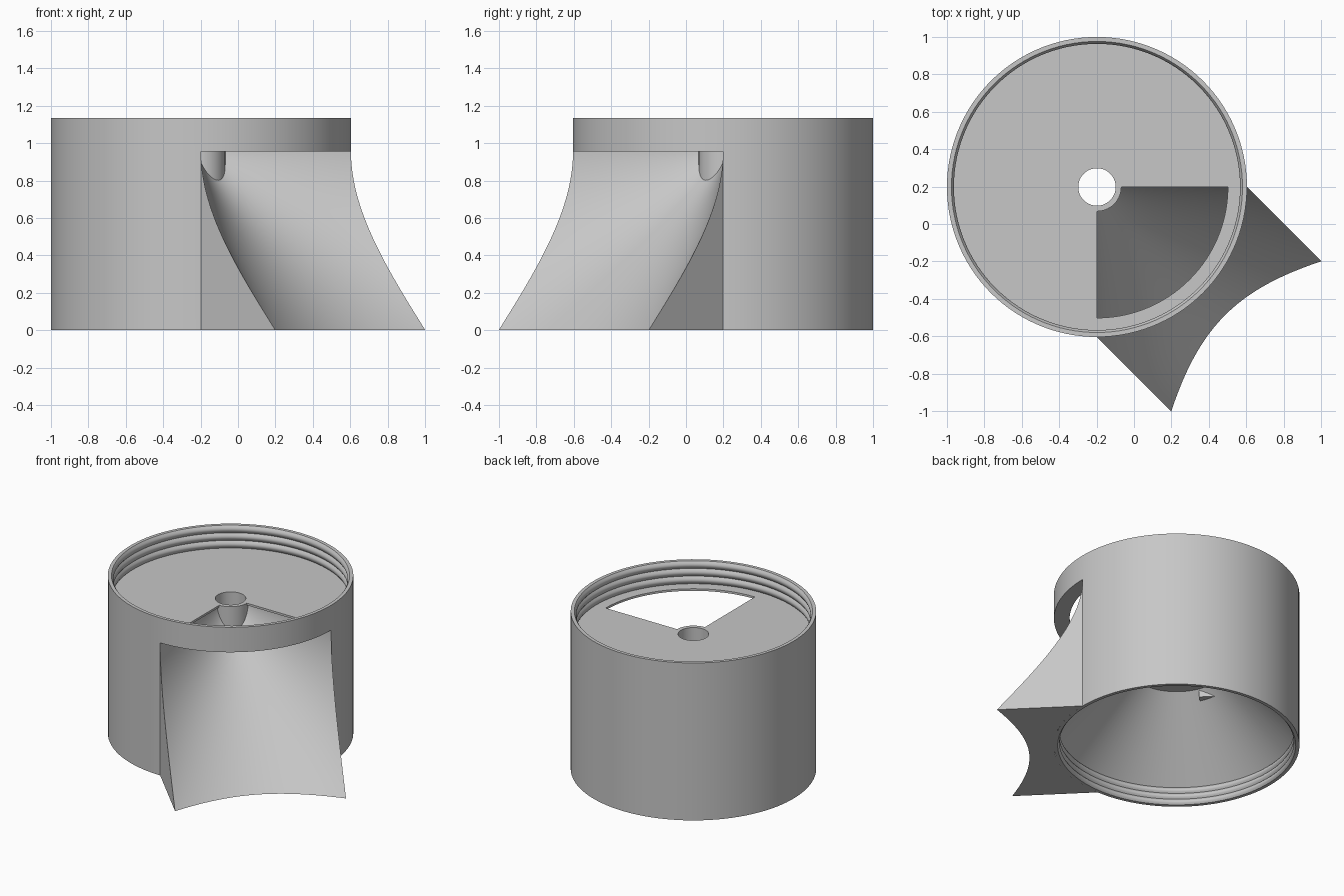
import bpy, bmesh, math
from mathutils import Matrix, Vector

cube = bpy.data.objects.get("Cube")
if cube:
    bpy.data.objects.remove(cube, do_unlink=True)

AXIS = Vector((-0.198, 0.198, 0))  # centre line of the drum
R, TOP, DECK, SILL = 0.802, 1.135, 0.97, 0.955
HOLE, BOSS, PORT = 0.1, 0.13, 0.7
CAVITY = 0.13                      # height of the lower threaded socket
CEILING, CEILING_R = 0.586, 0.314  # flat top of the conical cavity

grey = bpy.data.materials.new("plain grey")
grey.use_nodes = True
colour = (0.57, 0.57, 0.57, 1)
grey.diffuse_color = colour
bsdf = next(n for n in grey.node_tree.nodes if n.type == "BSDF_PRINCIPLED")
bsdf.inputs["Base Color"].default_value = colour


def polar(r, deg, z):
    a = math.radians(deg)
    return AXIS + Vector((r * math.cos(a), r * math.sin(a), z))


def lathe(bm, profile, start=0, end=360):
    """Turn an (r, z) profile about the drum axis."""
    steps = round((end - start) / 3)
    rings = [[bm.verts.new(polar(r, start + (end - start) * i / steps, z))
              for r, z in profile] for i in range(steps + 1)]
    for a, b in zip(rings, rings[1:]):
        for i in range(len(profile) - 1):
            bm.faces.new((a[i], b[i], b[i + 1], a[i + 1]))


def finish(bm, name, angle=30):
    bmesh.ops.remove_doubles(bm, verts=bm.verts, dist=0.0002)
    mesh = bpy.data.meshes.new(name)
    bm.to_mesh(mesh)
    bm.free()
    mesh.materials.append(grey)
    mesh.shade_smooth()
    mesh.set_sharp_from_angle(angle=math.radians(angle))
    obj = bpy.data.objects.new(name, mesh)
    bpy.context.collection.objects.link(obj)


def thread(z_high, z_low, ridges=3):
    """Rounded ridges with narrow grooves down the inside of a rim."""
    n = ridges * 8
    return [(0.778 - 0.013 * abs(math.sin(math.pi * ridges * i / n)),
             z_high + (z_low - z_high) * i / n) for i in range(n + 1)]


# Drum wall, threaded collar and deck, with a quarter left open for the chute
collar = [(R, SILL), (R, TOP)] + thread(TOP, DECK) + [(PORT, DECK)]
bm = bmesh.new()
lathe(bm, [(R, 0)] + collar + [(BOSS, DECK)], 0, 270)
lathe(bm, [(PORT, SILL)] + collar + [(PORT, SILL)], 270, 360)
for deg in (0, 270):
    edge = [polar(BOSS, deg, SILL), polar(PORT, deg, SILL),
            polar(PORT, deg, DECK), polar(BOSS, deg, DECK)]
    if deg == 0:
        edge.reverse()
    bm.faces.new([bm.verts.new(p) for p in edge])
finish(bm, "drum_housing")

# Threaded socket and conical cavity underneath
bm = bmesh.new()
lathe(bm, [(HOLE, CEILING), (CEILING_R, CEILING)] + thread(CAVITY, 0) + [(R, 0)])
finish(bm, "base_cavity")

# Tube around the centre hole
bm = bmesh.new()
lathe(bm, [(BOSS, CEILING), (BOSS, DECK), (HOLE, DECK), (HOLE, CEILING)])
finish(bm, "centre_tube")

# Small stop block set into the cone, just under its ceiling
bm = bmesh.new()
place = Matrix.Translation(polar(0.4, 198, 0.59))
turn = Matrix.Rotation(math.radians(45), 4, "Z")
bmesh.ops.create_cube(bm, size=1, matrix=place @ turn @ Matrix.Diagonal((0.12, 0.12, 0.12, 1)))
finish(bm, "stop_block")

# Chute: horizontal contours open from a sharp valley to a shallow arc
ALONG = Vector((1, 1, 0)).normalized()
OUT = Vector((1, -1, 0)).normalized()
HALF = R / math.sqrt(2)
REACH = 0.562
ROWS, COLS = 60, 64


def chute_point(t, u):
    edge = 1.5 * u ** 2 - 0.5 * u ** 3     # the sides flare, the valley runs straight
    f = edge + (u ** 1.1 - edge) * (1 - t * t)
    k = 0.06 + 1.2 * u
    depth = HALF + (0.16 - HALF) * f
    far = math.sqrt(1 + k * k)
    dip = depth * (far - math.sqrt(t * t + k * k)) / (far - k)
    p = ALONG * (t * HALF) + OUT * (HALF + f * REACH - dip)
    return AXIS + p + Vector((0, 0, SILL * (1 - u)))


bm = bmesh.new()
ts = [2 * j / COLS - 1 for j in range(COLS + 1)]
ts = [t * (0.4 + 0.6 * abs(t)) for t in ts]
grid = [[bm.verts.new(chute_point(t, i / ROWS)) for t in ts]
        for i in range(ROWS + 1)]
floor = []
for a, b in zip(grid, grid[1:]):
    for j in range(COLS):
        floor.append(bm.faces.new((a[j], b[j], b[j + 1], a[j + 1])))

# Flat side cheeks
for col, deg in ((0, -90), (COLS, 0)):
    post = [bm.verts.new(polar(R, deg, SILL * (1 - i / ROWS)))
            for i in range(ROWS + 1)]
    for i in range(ROWS):
        bm.faces.new((grid[i][col], post[i], post[i + 1], grid[i + 1][col]))

# Flat underside of the spout
rim = [bm.verts.new(polar(R, -45 + 45 * t, 0)) for t in ts]
for j in range(COLS):
    bm.faces.new((grid[-1][j], rim[j], rim[j + 1], grid[-1][j + 1]))

# Clear the floor out of the centre hole
inside = [v for v in bm.verts if (v.co - AXIS).xy.length < HOLE + 0.003]
bmesh.ops.delete(bm, geom=inside, context="VERTS")
bmesh.ops.remove_doubles(bm, verts=bm.verts, dist=0.0002)
bmesh.ops.recalc_face_normals(bm, faces=bm.faces)
bm.normal_update()
if sum(f.normal.z for f in floor if f.is_valid) < 0:
    bmesh.ops.reverse_faces(bm, faces=bm.faces)
finish(bm, "chute", 40)
